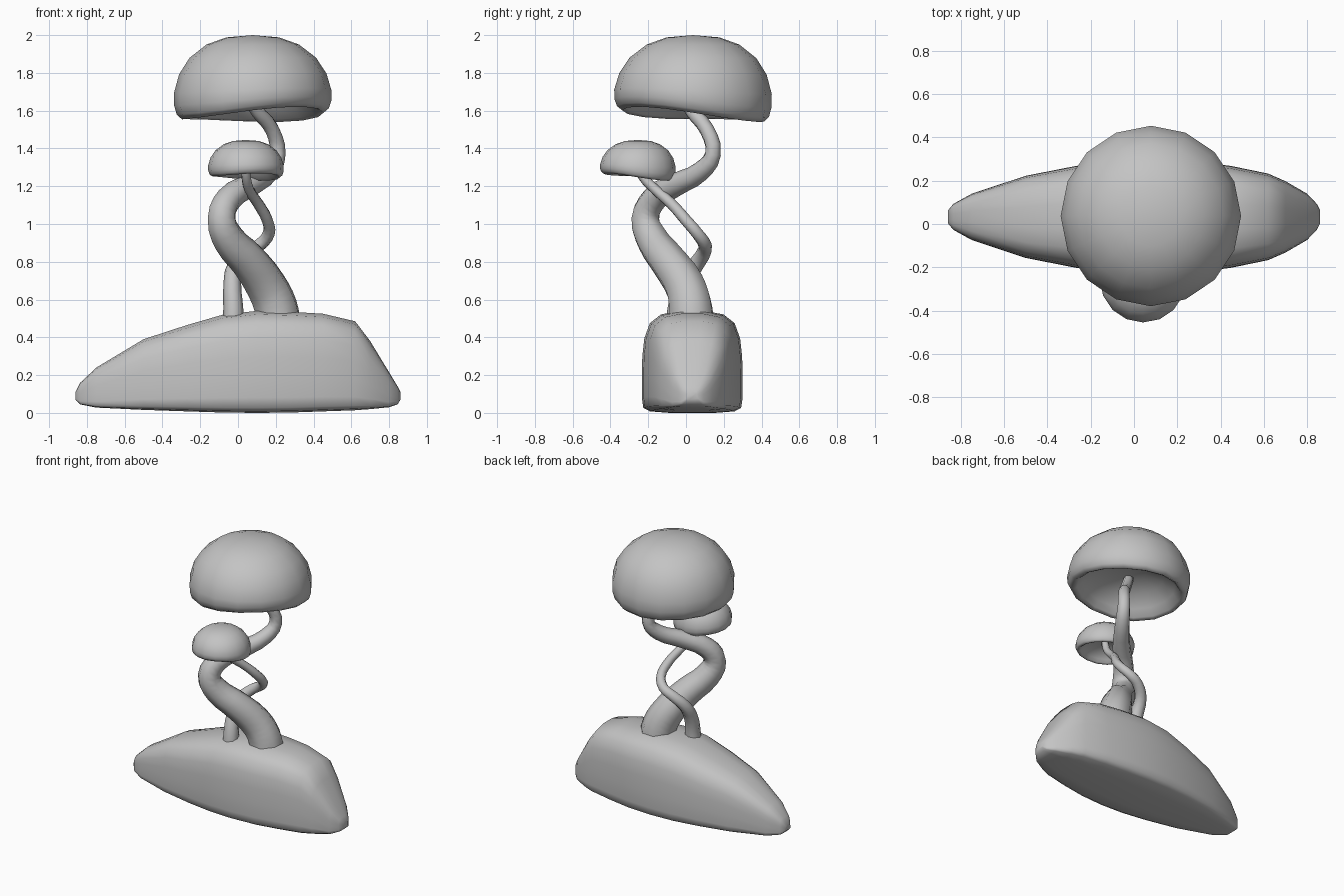
import bpy, bmesh, math

if "Cube" in bpy.data.objects:
    bpy.data.objects.remove(bpy.data.objects["Cube"])

grey = bpy.data.materials.new("plain_grey")
grey.diffuse_color = (0.55, 0.55, 0.55, 1)
grey.use_nodes = True
grey.node_tree.nodes["Principled BSDF"].inputs["Base Color"].default_value = grey.diffuse_color


def finish(name, bm):
    bmesh.ops.recalc_face_normals(bm, faces=bm.faces)
    for f in bm.faces:
        f.smooth = True
    me = bpy.data.meshes.new(name)
    bm.to_mesh(me)
    bm.free()
    me.materials.append(grey)
    ob = bpy.data.objects.new(name, me)
    bpy.context.collection.objects.link(ob)
    return ob


def skin(bm, rings):
    # bridge consecutive closed rings of vertices
    for a, b in zip(rings, rings[1:]):
        n = len(a)
        for i in range(n):
            j = (i + 1) % n
            bm.faces.new((a[i], a[j], b[j], b[i]))


# Base: rounded-box section lofted along x (x, half width, bottom, top)
sections = [
    (-0.86, .03, .07, .11), (-0.835, .06, .045, .16), (-0.75, .107, .028, .24),
    (-0.5, .19, .016, .39), (-0.27, .235, .008, .465), (-0.08, .26, .002, .52),
    (0.1, .267, 0, .54), (0.28, .258, .002, .535), (0.45, .235, .008, .525),
    (0.62, .20, .014, .485), (0.70, .165, .02, .38), (0.80, .107, .03, .215),
    (0.845, .06, .045, .14), (0.86, .03, .07, .11)]
half = [(.45, 0), (.84, .015), (.97, .05), (1, .15), (1, .35), (.99, .55),
        (.95, .73), (.84, .88), (.62, .965), (.25, 1)]
outline = half + [(-u, t) for u, t in reversed(half)]
bm = bmesh.new()
rings = [[bm.verts.new((x, 0.033 + u * w, lo + t * (hi - lo))) for u, t in outline]
         for x, w, lo, hi in sections]
skin(bm, rings)
bm.faces.new(rings[0])
bm.faces.new(rings[-1])
finish("rock_base", bm)


# Caps: hollow domes with a wavy, tilted rim
# profile: radius, depth below the top, share of rim wave
profile = [(.14, .012, 0), (.245, .05, 0), (.335, .12, .05), (.39, .205, .15),
           (.417, .30, .4), (.416, .36, .7), (.402, .405, .95), (.375, .428, 1),
           (.35, .415, 1), (.315, .37, .7), (.24, .305, .3), (.12, .262, 0)]


def cap(name, centre, top, sr, sz, phase, n=16):
    bm = bmesh.new()
    cx, cy = centre
    rings = []
    for r, d, k in profile:
        ring = []
        for i in range(n):
            a = math.tau * i / n
            wave = .035 * math.cos(a - phase) - .015 * math.sin(2 * a)
            ring.append(bm.verts.new((cx + r * sr * math.cos(a), cy + r * sr * math.sin(a),
                                      top + sz * (k * wave - d))))
        rings.append(ring)
    skin(bm, rings)
    for ring, d in ((rings[0], 0), (rings[-1], .25)):
        tip = bm.verts.new((cx, cy, top - d * sz))
        for i in range(n):
            bm.faces.new((ring[i], ring[(i + 1) % n], tip))
    finish(name, bm)


cap("large_cap", (0.078, 0.037), 2.0, 1, 1, math.radians(-60))
cap("small_cap", (0.042, -0.255), 1.445, .48, .455, math.radians(-100))


# Stems: tapering tubes along twisting paths (x, y, z, radius)
def stem(name, pts):
    cu = bpy.data.curves.new(name + "_path", 'CURVE')
    cu.dimensions = '3D'
    cu.bevel_depth = 1
    cu.bevel_resolution = 2
    cu.resolution_u = 3
    cu.use_fill_caps = True
    sp = cu.splines.new('BEZIER')
    sp.bezier_points.add(len(pts) - 1)
    for p, (x, y, z, r) in zip(sp.bezier_points, pts):
        p.co = (x, y, z)
        p.radius = r
        p.handle_left_type = p.handle_right_type = 'AUTO'
    ob = bpy.data.objects.new(name, cu)
    bpy.context.collection.objects.link(ob)
    bpy.context.view_layer.update()
    dg = bpy.context.evaluated_depsgraph_get()
    me = bpy.data.meshes.new_from_object(ob.evaluated_get(dg))
    bpy.data.objects.remove(ob)
    bm = bmesh.new()
    bm.from_mesh(me)
    bpy.data.meshes.remove(me)
    bmesh.ops.remove_doubles(bm, verts=bm.verts, dist=1e-5)
    finish(name, bm)


stem("large_stem", [
    (.215, .03, .47, .124), (.20, .025, .56, .12), (.15, -.005, .67, .112),
    (.05, -.10, .81, .099), (-.05, -.18, .92, .088), (-.087, -.215, 1.03, .078),
    (-.05, -.17, 1.13, .070), (.07, -.05, 1.21, .061), (.17, .08, 1.28, .052),
    (.21, .143, 1.37, .044), (.18, .11, 1.5, .040), (.10, .03, 1.6, .037),
    (0, -.05, 1.76, .034)])
stem("small_stem", [
    (-.025, -.05, .44, .058), (-.025, -.045, .55, .053), (-.03, -.01, .68, .047),
    (-.015, .05, .78, .042), (.05, .095, .85, .038), (.115, .10, .89, .035),
    (.163, .06, .95, .032), (.155, 0, 1.02, .031), (.105, -.08, 1.11, .029),
    (.06, -.16, 1.18, .027), (.042, -.235, 1.26, .025), (.04, -.26, 1.33, .024)])
